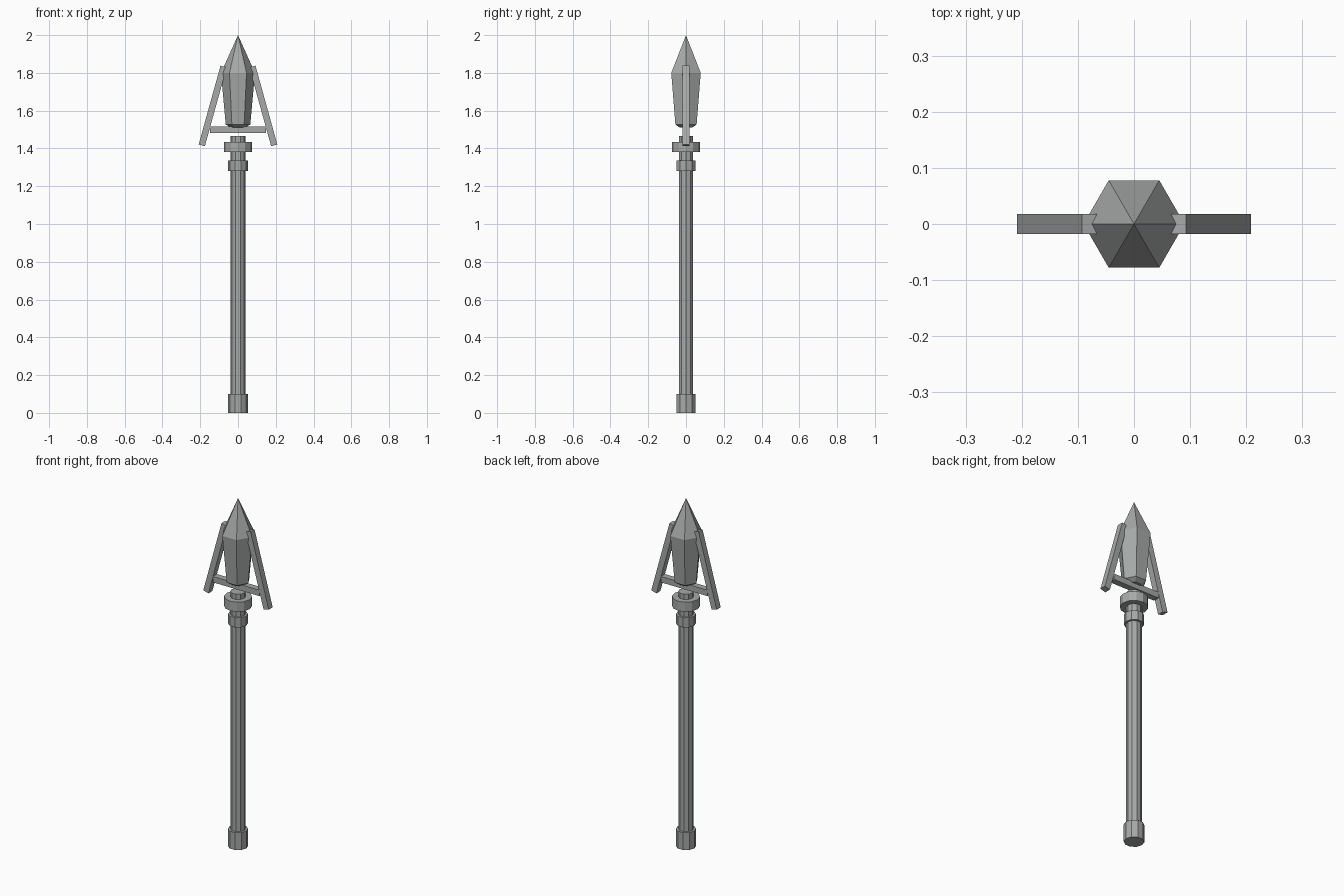
import bpy
import bmesh
import math
from mathutils import Matrix

if "Cube" in bpy.data.objects:
    bpy.data.objects.remove(bpy.data.objects["Cube"])

steel = bpy.data.materials.new("grey steel")
steel.diffuse_color = (0.38, 0.40, 0.39, 1)
steel.use_nodes = True
steel.node_tree.nodes["Principled BSDF"].inputs["Base Color"].default_value = steel.diffuse_color


def finish(name, bm):
    bmesh.ops.recalc_face_normals(bm, faces=bm.faces)
    mesh = bpy.data.meshes.new(name)
    bm.to_mesh(mesh)
    bm.free()
    mesh.materials.append(steel)
    obj = bpy.data.objects.new(name, mesh)
    bpy.context.collection.objects.link(obj)
    return obj


def lathe(name, profile, sides):
    """Stack flat-sided rings of (radius, height); radius 0 makes a point."""
    bm = bmesh.new()
    rings = []
    for r, z in profile:
        count = sides if r > 0 else 1
        rings.append([bm.verts.new((r * math.cos(math.tau * i / sides),
                                    r * math.sin(math.tau * i / sides), z))
                      for i in range(count)])
    for a, b in zip(rings, rings[1:]):
        for i in range(sides):
            j = (i + 1) % sides
            if len(b) == 1:
                bm.faces.new((a[i], a[j], b[0]))
            else:
                bm.faces.new((a[i], a[j], b[j], b[i]))
    for ring in (rings[0], rings[-1]):
        if len(ring) > 1:
            bm.faces.new(ring)
    return finish(name, bm)


def box(name, size, location, tilt=0.0):
    bm = bmesh.new()
    bmesh.ops.create_cube(bm, size=1, matrix=Matrix.Diagonal((*size, 1)))
    obj = finish(name, bm)
    obj.location = location
    obj.rotation_euler.y = tilt
    return obj


# Shaft with butt cap and two collars
lathe("shaft", [(0.04, 0.02), (0.04, 1.465)], 10)
lathe("butt_cap", [(0.053, 0), (0.053, 0.10)], 10)
lathe("lower_collar", [(0.052, 1.28), (0.052, 1.335)], 10)
lathe("upper_collar", [(0.073, 1.38), (0.073, 1.435)], 12)

# Six-sided spear head
lathe("spear_head", [(0.037, 1.51), (0.065, 1.527), (0.09, 1.80), (0, 2.0)], 6)

# Crossbar and the two slanted side barbs
box("crossbar", (0.296, 0.036, 0.034), (0, 0, 1.50))
for side, label in ((-1, "left"), (1, "right")):
    box(label + "_barb", (0.034, 0.036, 0.433), (side * 0.134, 0, 1.625),
        tilt=-side * math.radians(15.5))
